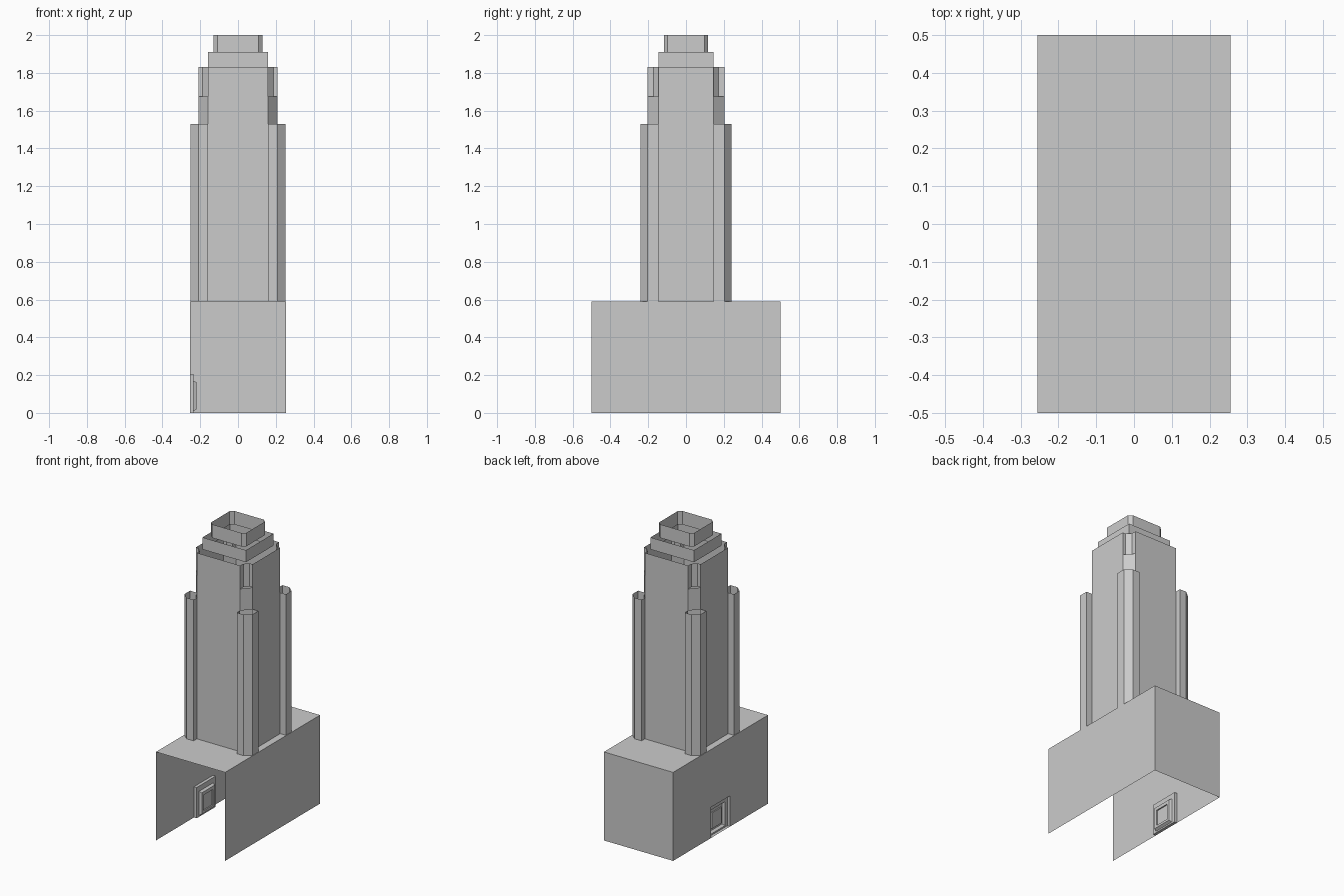
import bpy
import bmesh

cube = bpy.data.objects.get("Cube")
if cube:
    bpy.data.objects.remove(cube, do_unlink=True)

stone = bpy.data.materials.new("stone_grey")
stone.use_nodes = True
GREY = (0.6, 0.6, 0.6, 1)
stone.diffuse_color = GREY
stone.node_tree.nodes["Principled BSDF"].inputs["Base Color"].default_value = GREY


def finish(name, bm):
    mesh = bpy.data.meshes.new(name)
    bm.to_mesh(mesh)
    bm.free()
    mesh.materials.append(stone)
    obj = bpy.data.objects.new(name, mesh)
    bpy.context.collection.objects.link(obj)
    return obj


def face(bm, points):
    return bm.faces.new([bm.verts.new(p) for p in points])


def walls(bm, path, z0, z1, closed=True):
    """Upright walls without a roof along a ground path."""
    ends = path[1:] + path[:1] if closed else path[1:]
    for (ax, ay), (bx, by) in zip(path, ends):
        face(bm, [(ax, ay, z0), (bx, by, z0), (bx, by, z1), (ax, ay, z1)])


def four_corners(corner):
    """Counter-clockwise outline from the front corner on the +x side."""
    flip = corner[::-1]
    return (corner
            + [(x, -y) for x, y in flip]
            + [(-x, -y) for x, y in corner]
            + [(-x, y) for x, y in flip])


def tier(name, corner, z0, z1):
    bm = bmesh.new()
    walls(bm, four_corners(corner), z0, z1)
    return finish(name, bm)


# Podium: roof, back and plain side wall, open at the front and below
W, D, H = 0.255, 0.5, 0.59
bm = bmesh.new()
walls(bm, [(W, -D), (W, D), (-W, D)], 0, H, closed=False)
face(bm, [(-W, -D, H), (W, -D, H), (W, D, H), (-W, D, H)])

# Podium wall around the doorway
DOOR_W, DOOR_H = 0.1, 0.205
outline = [(D, 0), (DOOR_W, 0), (DOOR_W, DOOR_H), (-DOOR_W, DOOR_H),
           (-DOOR_W, 0), (-D, 0), (-D, H), (D, H)]
face(bm, [(-W, y, z) for y, z in outline])
bmesh.ops.remove_doubles(bm, verts=bm.verts, dist=0.0001)
finish("podium", bm)

# Doorway: stepped recess, each ring is depth, half width, bottom, top
rings = [(0, DOOR_W, 0, DOOR_H), (0.02, DOOR_W, 0, DOOR_H),
         (0.02, 0.075, 0.01, 0.17), (0.036, 0.068, 0.02, 0.162),
         (0.036, 0.05, 0.035, 0.14), (0.028, 0.05, 0.035, 0.14)]
bm = bmesh.new()
loops = [[bm.verts.new((d - W, y, z)) for y, z in
          ((w, z0), (-w, z0), (-w, z1), (w, z1))] for d, w, z0, z1 in rings]
for outer, inner in zip(loops, loops[1:]):
    for i in range(4):
        j = (i + 1) % 4
        bm.faces.new((outer[i], outer[j], inner[j], inner[i]))
bm.faces.new(loops[-1])
finish("doorway", bm)

# Tower shaft with a bevelled pier on each corner
X, Y = 0.21, 0.205      # main wall planes
PX, PY = 0.16, 0.145    # half widths of the flat panels
tier("tower_shaft", [(PX, -Y), (PX, -0.24), (X, -0.24), (0.252, -Y),
                     (0.252, -PY), (X, -PY)], H, 1.53)

# Upper shaft: bevelled corners, then notched corners
tier("upper_shaft", [(PX, -Y), (X, -PY)], 1.53, 1.675)
tier("notched_shaft", [(PX, -Y), (PX, -0.173), (0.188, -PY), (X, -PY)], 1.675, 1.83)

# Crown: square step and bevelled parapet
tier("crown_step", [(PX, -PY)], 1.83, 1.91)
tier("crown_parapet", [(0.108, -0.117), (0.13, -0.097)], 1.91, 2.0)
